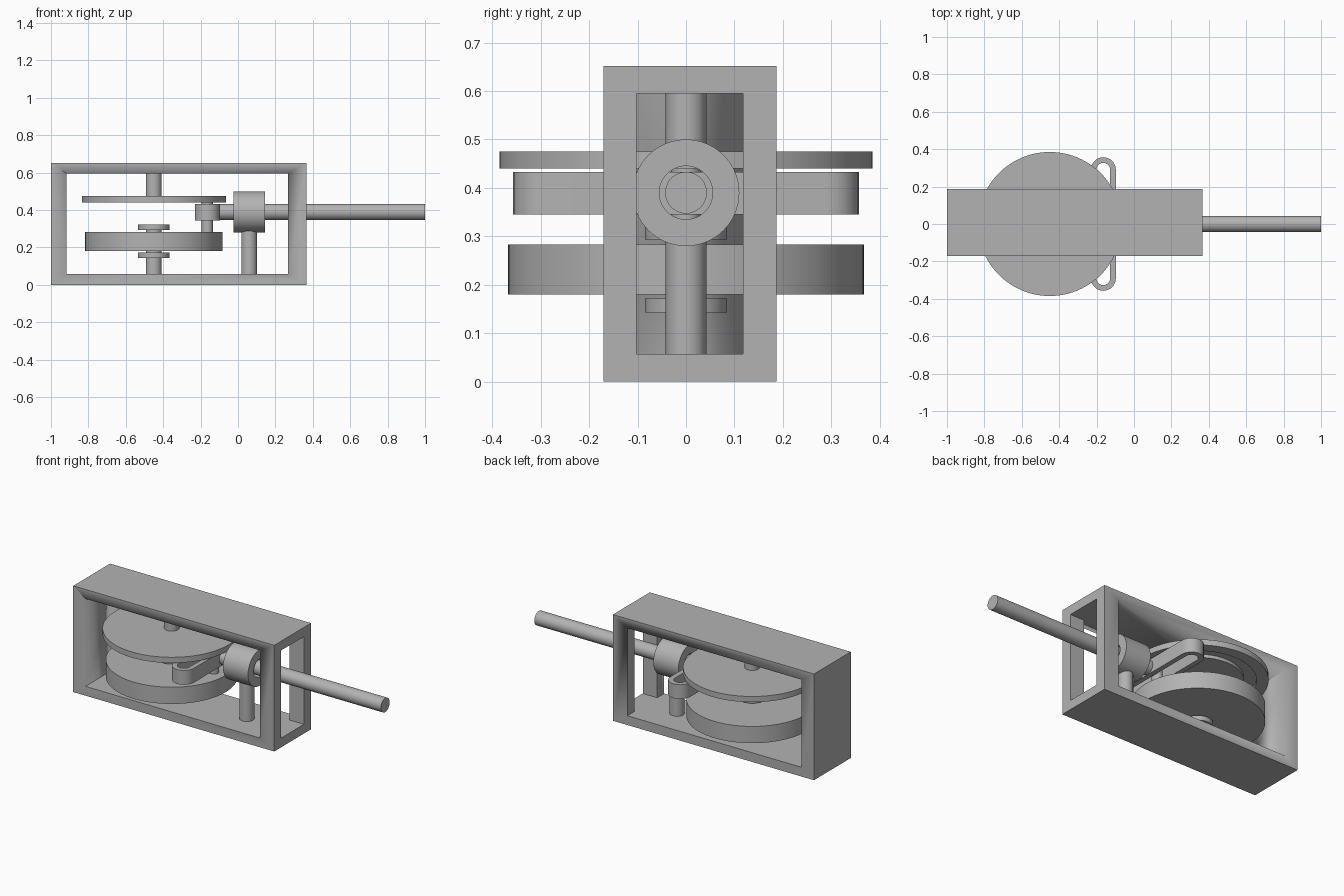
import bpy
import bmesh
from math import pi, cos, sin, radians
from mathutils import Matrix

if "Cube" in bpy.data.objects:
    bpy.data.objects.remove(bpy.data.objects["Cube"], do_unlink=True)

GREY = (0.45, 0.45, 0.45, 1)
metal = bpy.data.materials.new("plain grey")
metal.diffuse_color = GREY
metal.use_nodes = True
metal.node_tree.nodes["Principled BSDF"].inputs["Base Color"].default_value = GREY


def finish(name, bm):
    bmesh.ops.recalc_face_normals(bm, faces=bm.faces)
    mesh = bpy.data.meshes.new(name)
    bm.to_mesh(mesh)
    bm.free()
    mesh.materials.append(metal)
    obj = bpy.data.objects.new(name, mesh)
    bpy.context.collection.objects.link(obj)
    bpy.ops.object.select_all(action="DESELECT")
    obj.select_set(True)
    bpy.context.view_layer.objects.active = obj
    bpy.ops.object.shade_smooth_by_angle(angle=radians(30))
    return obj


def box(name, lo, hi):
    bm = bmesh.new()
    size = [b - a for a, b in zip(lo, hi)]
    mid = [(a + b) / 2 for a, b in zip(lo, hi)]
    bmesh.ops.create_cube(bm, size=1, matrix=Matrix.Translation(mid) @ Matrix.Diagonal((*size, 1)))
    return finish(name, bm)


def rod(name, radius, start, end, at, axis="Z", sides=48):
    """Cylinder from start to end along an axis; at = the other two coordinates."""
    bm = bmesh.new()
    mid = (start + end) / 2
    if axis == "X":
        place = Matrix.Translation((mid, *at)) @ Matrix.Rotation(pi / 2, 4, "Y")
    else:
        place = Matrix.Translation((*at, mid))
    bmesh.ops.create_cone(bm, cap_ends=True, segments=sides, radius1=radius,
                          radius2=radius, depth=end - start, matrix=place)
    return finish(name, bm)


def lathe(name, profile, place, sides=96):
    """Spin a closed (radius, height) profile around its local z axis."""
    bm = bmesh.new()
    verts = [bm.verts.new((r, 0, z)) for r, z in profile]
    edges = [bm.edges.new((a, b)) for a, b in zip(verts, verts[1:] + verts[:1])]
    bmesh.ops.spin(bm, geom=verts + edges, cent=(0, 0, 0), axis=(0, 0, 1),
                   angle=2 * pi, steps=sides, use_merge=True)
    bmesh.ops.remove_doubles(bm, verts=bm.verts, dist=0.0001)
    bm.transform(place)
    return finish(name, bm)


def cut(target, cutter):
    mod = target.modifiers.new("opening", "BOOLEAN")
    mod.operation = "DIFFERENCE"
    mod.solver = "EXACT"
    mod.object = cutter
    bpy.context.view_layer.objects.active = target
    bpy.ops.object.modifier_apply(modifier=mod.name)
    bpy.data.objects.remove(cutter, do_unlink=True)


# Frame: open front and back, one window in the rod end
frame = box("frame", (-1, -0.17, 0), (0.365, 0.187, 0.652))
cut(frame, box("side_cutter", (-0.917, -0.5, 0.057), (0.267, 0.5, 0.595)))
cut(frame, box("end_cutter", (0.2, -0.102, 0.057), (0.5, 0.118, 0.595)))

# Crank wheel with its axle and collars
AXLE = (-0.45, 0)
rod("crank_wheel", 0.367, 0.18, 0.283, AXLE, sides=96)
rod("lower_axle", 0.042, 0.05, 0.3, AXLE)
rod("lower_collar", 0.085, 0.143, 0.172, AXLE)
rod("upper_collar", 0.085, 0.293, 0.322, AXLE)

# Upper guide disc with a ring groove underneath, hung from the frame
lathe("guide_disc",
      [(0, 0.44), (0.25, 0.44), (0.25, 0.46), (0.32, 0.46), (0.32, 0.44),
       (0.385, 0.44), (0.385, 0.475), (0, 0.475)], Matrix.Translation((*AXLE, 0)))
rod("upper_axle", 0.042, 0.47, 0.6, AXLE)

# Crank pin running through the yoke
YOKE_X = -0.164
rod("crank_pin", 0.03, 0.27, 0.45, (YOKE_X, 0))

# Slotted yoke: two stadium outlines bridged into a loop
STEPS = 10
bm = bmesh.new()
rings = []
for radius, z in ((0.067, 0.345), (0.067, 0.433), (0.037, 0.433), (0.037, 0.345)):
    ring = []
    for side in (1, -1):
        for i in range(STEPS + 1):
            a = pi * i / STEPS
            ring.append(bm.verts.new((YOKE_X + side * radius * cos(a),
                                      side * (0.29 + radius * sin(a)), z)))
    rings.append(ring)
for a, b in zip(rings, rings[1:] + rings[:1]):
    for i in range(len(a)):
        j = (i + 1) % len(a)
        bm.faces.new((a[i], a[j], b[j], b[i]))
finish("yoke", bm)

# Sliding rod, guide sleeve and its post
rod("sliding_rod", 0.043, -0.115, 1, (0, 0.39), axis="X")
lathe("guide_sleeve", [(0.055, -0.025), (0.11, -0.025), (0.11, 0.145), (0.055, 0.145)],
      Matrix.Translation((0, 0, 0.39)) @ Matrix.Rotation(pi / 2, 4, "Y"), sides=64)
rod("sleeve_post", 0.042, 0.05, 0.3, (0.06, 0))
